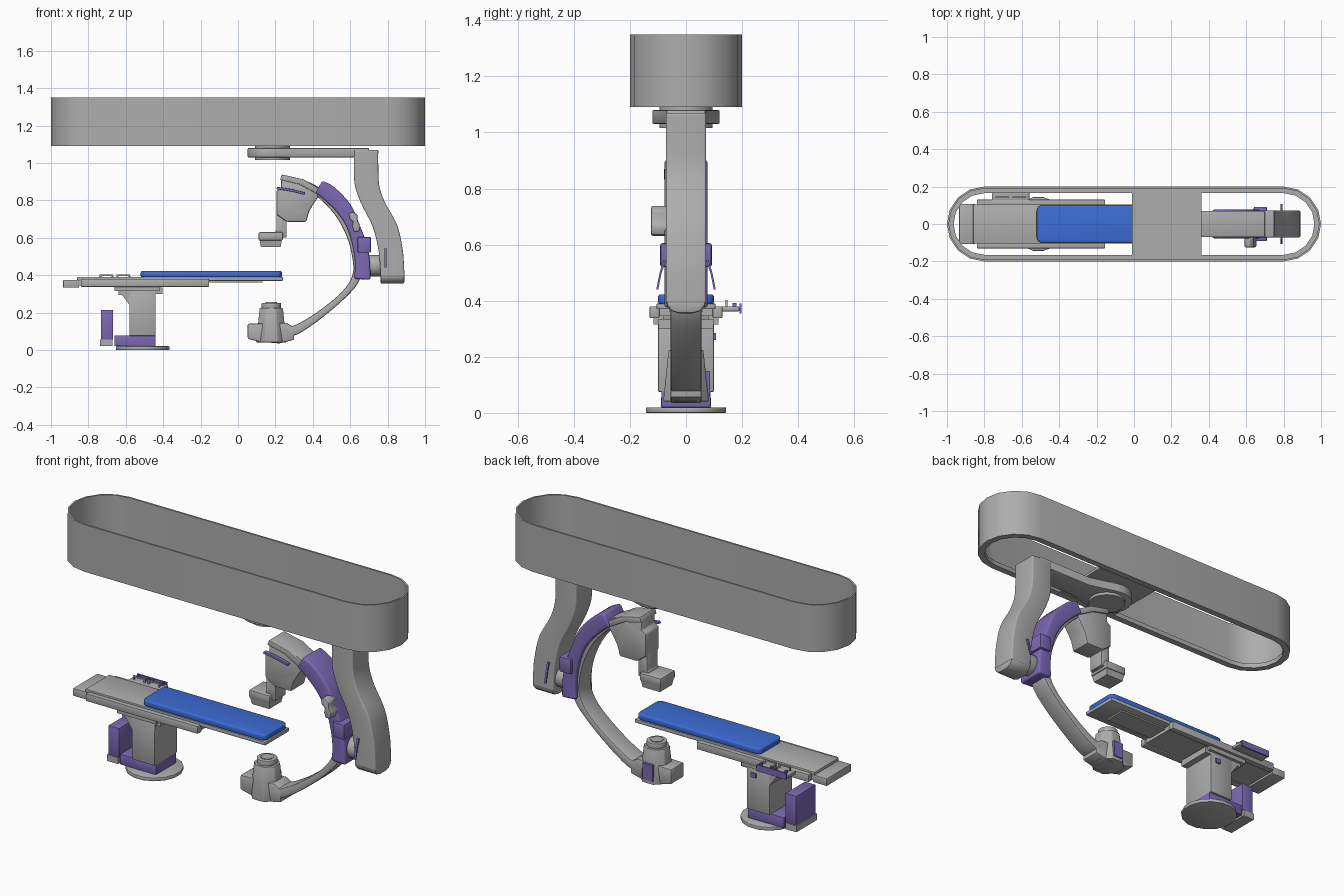
import bpy, bmesh, math
from mathutils import Vector

if "Cube" in bpy.data.objects:
    bpy.data.objects.remove(bpy.data.objects["Cube"])


def material(name, rgb):
    m = bpy.data.materials.new(name)
    m.diffuse_color = (*rgb, 1)
    m.use_nodes = True
    m.node_tree.nodes["Principled BSDF"].inputs["Base Color"].default_value = m.diffuse_color
    return m


GREY = material("light_grey", (0.42, 0.42, 0.42))
PURPLE = material("purple", (0.20, 0.14, 0.46))
BLUE = material("blue", (0.045, 0.15, 0.66))


def finish(name, bm, mat, bevel=0, segs=2):
    bmesh.ops.recalc_face_normals(bm, faces=bm.faces)
    if bevel:
        sharp = [e for e in bm.edges if e.is_manifold and e.calc_face_angle(0) > 0.6]
        bmesh.ops.bevel(bm, geom=sharp, offset=bevel, segments=segs, profile=0.5,
                        affect='EDGES', clamp_overlap=True)
    me = bpy.data.meshes.new(name)
    bm.to_mesh(me)
    bm.free()
    me.materials.append(mat)
    ob = bpy.data.objects.new(name, me)
    bpy.context.collection.objects.link(ob)
    return ob


def place(axis, u, v, w):
    return {'x': (w, u, v), 'y': (u, w, v), 'z': (u, v, w)}[axis]


def prism(name, pts, a, b, mat, axis='y', bevel=0, segs=2, top=1.0):
    """Outline extruded from a to b; the far end may be scaled about its middle."""
    bm = bmesh.new()
    cu = sum(p[0] for p in pts) / len(pts)
    cv = sum(p[1] for p in pts) / len(pts)
    r0 = [bm.verts.new(place(axis, u, v, a)) for u, v in pts]
    r1 = [bm.verts.new(place(axis, cu + (u - cu) * top, cv + (v - cv) * top, b)) for u, v in pts]
    n = len(pts)
    bm.faces.new(r0)
    bm.faces.new(r1)
    for i in range(n):
        bm.faces.new((r0[i], r0[(i + 1) % n], r1[(i + 1) % n], r1[i]))
    return finish(name, bm, mat, bevel, segs)


def box(name, x0, x1, y0, y1, z0, z1, mat=GREY, bevel=0, segs=2):
    return prism(name, [(x0, y0), (x1, y0), (x1, y1), (x0, y1)], z0, z1, mat, 'z', bevel, segs)


def disc(name, u, v, r, a, b, mat=GREY, axis='z', n=24, bevel=0, top=1.0):
    pts = [(u + r * math.cos(2 * math.pi * (i + .5) / n), v + r * math.sin(2 * math.pi * (i + .5) / n))
           for i in range(n)]
    return prism(name, pts, a, b, mat, axis, bevel, 2, top)


def smooth(rows, steps=4):
    """Catmull-Rom interpolation through rows of numbers."""
    rows = [Vector(r) for r in rows]
    out = []
    for i in range(len(rows) - 1):
        p0, p1, p2, p3 = rows[max(i - 1, 0)], rows[i], rows[i + 1], rows[min(i + 2, len(rows) - 1)]
        for k in range(steps):
            t = k / steps
            out.append(0.5 * (2 * p1 + (p2 - p0) * t + (2 * p0 - 5 * p1 + 4 * p2 - p3) * t * t
                              + (3 * p1 - p0 - 3 * p2 + p3) * t ** 3))
    return out + [rows[-1]]


def ribbon(name, rows, hw, mat, bevel, segs=3):
    """Curved beam: rows of inner x, inner z, outer x, outer z."""
    bm = bmesh.new()
    rings = []
    for ix, iz, ox, oz in smooth([r[:4] for r in rows]):
        rings.append([bm.verts.new(c) for c in
                      ((ix, -hw, iz), (ox, -hw, oz), (ox, hw, oz), (ix, hw, iz))])
    for a, b in zip(rings, rings[1:]):
        for i in range(4):
            j = (i + 1) % 4
            bm.faces.new((a[i], a[j], b[j], b[i]))
    bm.faces.new(rings[0])
    bm.faces.new(rings[-1])
    return finish(name, bm, mat, bevel, segs)


# ceiling housing: stadium ring with an inner lip at the bottom
bm = bmesh.new()
section = [(.2, 1.09), (.2, 1.35), (.19, 1.35), (.19, 1.115), (.165, 1.115), (.165, 1.09)]
loops = []
for r, z in section:
    loop = []
    for side, start in ((1, -90), (-1, 90)):
        for i in range(9):
            a = math.radians(start + i * 22.5)
            loop.append(bm.verts.new((side * .8 + r * math.cos(a), r * math.sin(a), z)))
    loops.append(loop)
for k in range(len(loops)):
    a, b = loops[k], loops[(k + 1) % len(loops)]
    for i in range(18):
        j = (i + 1) % 18
        bm.faces.new((a[i], a[j], b[j], b[i]))
finish("ceiling_ring", bm, GREY)
box("ceiling_carriage", -.01, .36, -.165, .165, 1.095, 1.11)

# swivel arm under the carriage
disc("swivel_disc", .185, 0, .095, 1.075, 1.097)
head = [(.17 + .12 * math.cos(math.radians(a)), .12 * math.sin(math.radians(a)))
        for a in range(70, 291, 20)]
prism("swivel_arm", head + [(.36, -.07), (.70, -.07), (.70, .07), (.36, .07)],
      1.03, 1.08, GREY, 'z', .006)
disc("swivel_cap", .185, 0, .095, 1.015, 1.031)

# hanging S-shaped column, with a rounded foot
ribbon("hanging_column", [(.62, 1.07, .75, 1.07), (.62, .98, .75, .98), (.625, .88, .755, .88),
                          (.66, .78, .785, .79), (.72, .66, .85, .67), (.75, .54, .88, .54),
                          (.76, .44, .888, .44), (.76, .39, .89, .39)], .072, GREY, .022)
foot = [(-.072, .40), (-.066, .38), (-.05, .363), (-.025, .355), (.025, .355), (.05, .363),
        (.066, .38), (.072, .40)]
prism("column_foot", foot, .762, .889, GREY, 'x', .008)
disc("tilt_pivot", 0, .45, .058, .68, .79, GREY, 'x', 24, .006)
for s in (-1, 1):
    prism("column_side_flap", [(s * .07, .545), (s * .08, .545), (s * .094, .50), (s * .106, .44),
                               (s * .099, .44), (s * .087, .50)], .782, .793, PURPLE, 'x')

# C-shaped arm and its purple sleeve
ribbon("c_arm", [(.24, .895, .24, .935), (.34, .87, .36, .905), (.43, .815, .46, .85),
                 (.52, .72, .56, .75), (.58, .61, .62, .63), (.61, .50, .65, .50),
                 (.612, .40, .652, .38), (.55, .305, .575, .28), (.42, .20, .44, .165),
                 (.32, .14, .33, .09), (.26, .12, .27, .07)], .055, GREY, .008, 2)
ribbon("c_arm_sleeve", [(.415, .84, .45, .905), (.465, .80, .515, .87), (.53, .735, .60, .78),
                        (.58, .66, .65, .67), (.61, .57, .69, .56), (.625, .47, .705, .47),
                        (.622, .38, .708, .375)], .077, PURPLE, .014)
box("sleeve_block", .64, .712, -.092, .092, .52, .605, PURPLE, .008)

# drive motor on the front of the sleeve
prism("drive_motor", [(.59, .73), (.615, .74), (.64, .72), (.64, .69), (.655, .665), (.65, .635),
                      (.62, .63), (.61, .66), (.615, .685), (.595, .70)], -.125, -.06, GREY, 'y', .008)

# detector head at the top of the arm
prism("detector_housing", [(.23, .925), (.23, .865), (.205, .85), (.205, .725), (.26, .685),
                           (.365, .685), (.38, .74), (.40, .775), (.43, .82), (.41, .87),
                           (.33, .905)], -.06, .06, GREY, 'y', .008)
prism("housing_cap", [(.235, .938), (.225, .91), (.33, .885), (.42, .835), (.44, .86), (.35, .912)],
      -.068, .068, GREY, 'y', .004)
prism("detector_handle", [(.205, .86), (.21, .872), (.29, .86), (.36, .842), (.355, .83), (.29, .846)],
      -.078, -.055, PURPLE, 'y', .003)
prism("detector_bracket", [(.205, .75), (.26, .75), (.26, .60), (.20, .60), (.20, .635), (.205, .64)],
      -.045, .045, GREY, 'y', .006)
prism("detector", [(.11, -.065), (.24, -.065), (.24, .065), (.11, .065)], .585, .63, GREY, 'z', .008)
prism("detector_face", [(.115, -.06), (.235, -.06), (.235, .06), (.115, .06)], .59, .55, GREY, 'z',
      0, 2, .88)

# emitter at the bottom of the arm
disc("emitter_tower", .178, 0, .088, .04, .225, GREY, 'z', 8, .006, .76)
disc("emitter_collar", .178, 0, .052, .22, .252, GREY, 'z', 24, .004)
disc("emitter_lens", .178, 0, .032, .25, .256, GREY, 'z', 24)
prism("emitter_base", [(.052, .14), (.052, .06), (.11, .045), (.22, .035), (.30, .055), (.30, .12),
                       (.26, .145)], -.055, .055, GREY, 'y', .006)
box("emitter_panel", .145, .205, .07, .085, .06, .15, PURPLE)

# table pedestal
disc("floor_disc", -.51, 0, .146, 0, .02, GREY, 'z', 16, .004)
box("pedestal_plinth", -.66, -.44, -.088, .088, .02, .078, PURPLE, .003)
box("pedestal", -.58, -.44, -.1, .1, .075, .32, GREY, .004)
prism("pedestal_top", [(-.64, .335), (-.64, .295), (-.62, .295), (-.58, .24), (-.44, .27),
                       (-.44, .30), (-.405, .30), (-.405, .335)], -.098, .098, GREY)
box("pedestal_button", -.50, -.47, .098, .107, .26, .285, PURPLE)
box("service_box", -.733, -.667, -.085, .085, .055, .215, PURPLE, .002)
box("service_box_foot", -.738, -.67, -.09, .09, .02, .055)

# table frame, runner and top
box("table_frame", -.93, -.16, -.105, .105, .345, .372)
box("table_end_block", -.935, -.85, -.107, .107, .333, .375, GREY, .004)
for s in (-1, 1):
    y = sorted((s * .095, s * .13))
    box("table_side_rail", -.84, -.155, *y, .338, .38, GREY, .004)
    box("table_rail_bracket", -.66, -.42, *sorted((s * .08, s * .115)), .315, .345)
box("table_runner", -.20, .13, -.06, .06, .362, .377)
box("table_top", -.86, .24, -.105, .105, .37, .39, GREY, .004)

# mattress with rounded corners
corner = [(cx + .03 * math.cos(math.radians(a0 + k * 22.5)), cy + .03 * math.sin(math.radians(a0 + k * 22.5)))
          for cx, cy, a0 in ((.205, .07, 0), (-.49, .07, 90), (-.49, -.07, 180), (.205, -.07, 270))
          for k in range(5)]
prism("mattress", corner, .388, .422, BLUE, 'z', .009, 3)

# control tray on the back rail
box("control_tray", -.76, -.56, .125, .19, .362, .38, GREY, .004)
box("control_panel", -.75, -.57, .19, .198, .355, .39, PURPLE)
for x in (-.74, -.65):
    for dx in (0, .065):
        box("tray_handle_post", x + dx, x + dx + .008, .14, .148, .378, .4)
        box("tray_knob", x + dx, x + dx + .012, .165, .18, .378, .392, PURPLE)
    box("tray_handle_bar", x, x + .073, .14, .148, .395, .403)

# smooth shading that keeps sharp edges
for ob in bpy.context.collection.objects:
    ob.select_set(True)
    bpy.context.view_layer.objects.active = ob
bpy.ops.object.shade_smooth_by_angle(angle=math.radians(32))
